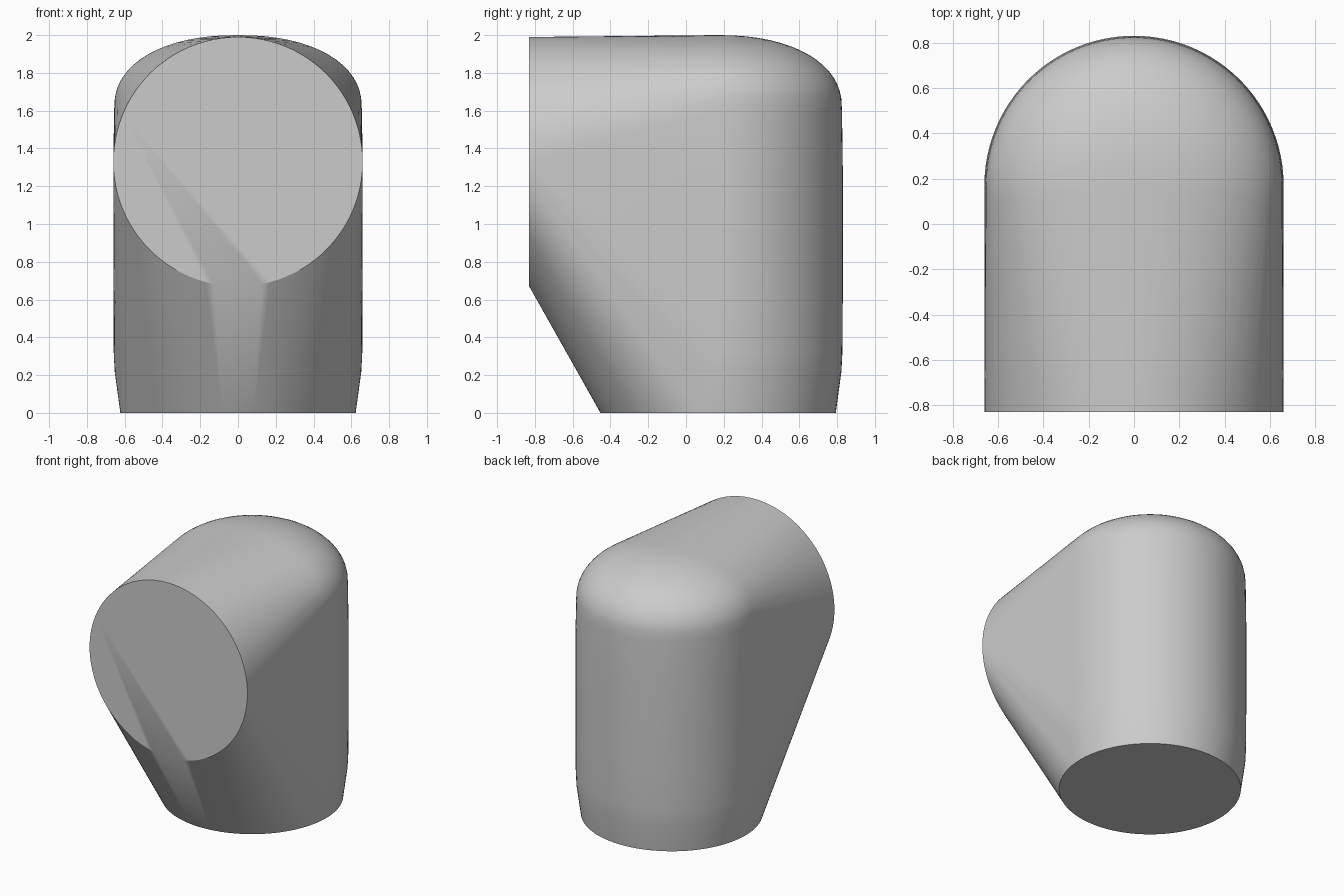
import bpy
import bmesh
from math import sin, cos, pi, radians

cube = bpy.data.objects.get("Cube")
if cube:
    bpy.data.objects.remove(cube, do_unlink=True)

SEG = 96
RADIUS = 0.66
AXIS_Y = 0.17
FRONT_Y = -0.83
FRONT_Z = 1.33


def ring(bm, place):
    """Add one circle of vertices, positioned by place(cos, sin)."""
    return [bm.verts.new(place(cos(2 * pi * i / SEG), sin(2 * pi * i / SEG)))
            for i in range(SEG)]


# Upright body profile: tapered foot, straight wall, then a soft domed top
profile = [(0.623, 0), (0.653, 0.22), (0.658, 0.32), (RADIUS, 0.6),
           (RADIUS, 1.3), (0.656, 1.6)]
DOME_STEPS = 16
for i in range(1, DOME_STEPS):
    a = pi / 2 * i / DOME_STEPS
    profile.append((0.655 * cos(a) ** 0.91, 1.62 + 0.38 * sin(a) ** 0.91))

bm = bmesh.new()
for r, z in profile:
    ring(bm, lambda c, s: (r * c, AXIS_Y + r * s, z))
bm.verts.new((0, AXIS_Y, 2))

# Round front opening, wrapped together with the body in one skin
mouth = ring(bm, lambda c, s: (RADIUS * c, FRONT_Y, FRONT_Z + RADIUS * s))
bmesh.ops.convex_hull(bm, input=bm.verts[:], use_existing_faces=False)
loose = [v for v in bm.verts if not v.link_faces]
bmesh.ops.delete(bm, geom=loose, context='VERTS')

# Flat front cap as a fan from one rim point
cap = [f for f in bm.faces if all(abs(v.co.y - FRONT_Y) < 1e-4 for v in f.verts)]
bmesh.ops.delete(bm, geom=cap, context='FACES_ONLY')
inner = [e for e in bm.edges if not e.link_faces]
bmesh.ops.delete(bm, geom=inner, context='EDGES')
mouth = [v for v in mouth if v.is_valid]
start = int(len(mouth) * 0.445)
fan = mouth[start:] + mouth[:start]
for a, b in zip(fan[1:], fan[2:]):
    bm.faces.new((fan[0], a, b))
bmesh.ops.recalc_face_normals(bm, faces=bm.faces[:])

mesh = bpy.data.meshes.new("elbow_body")
bm.to_mesh(mesh)
bm.free()
body = bpy.data.objects.new("elbow_body", mesh)
bpy.context.collection.objects.link(body)

# Single plain grey
grey = bpy.data.materials.new("plain_grey")
grey.use_nodes = True
colour = (0.6, 0.6, 0.6, 1)
grey.diffuse_color = colour
grey.node_tree.nodes["Principled BSDF"].inputs["Base Color"].default_value = colour
mesh.materials.append(grey)

# Smooth skin with crisp rims
bpy.ops.object.select_all(action='DESELECT')
body.select_set(True)
bpy.context.view_layer.objects.active = body
bpy.ops.object.shade_smooth_by_angle(angle=radians(30))
